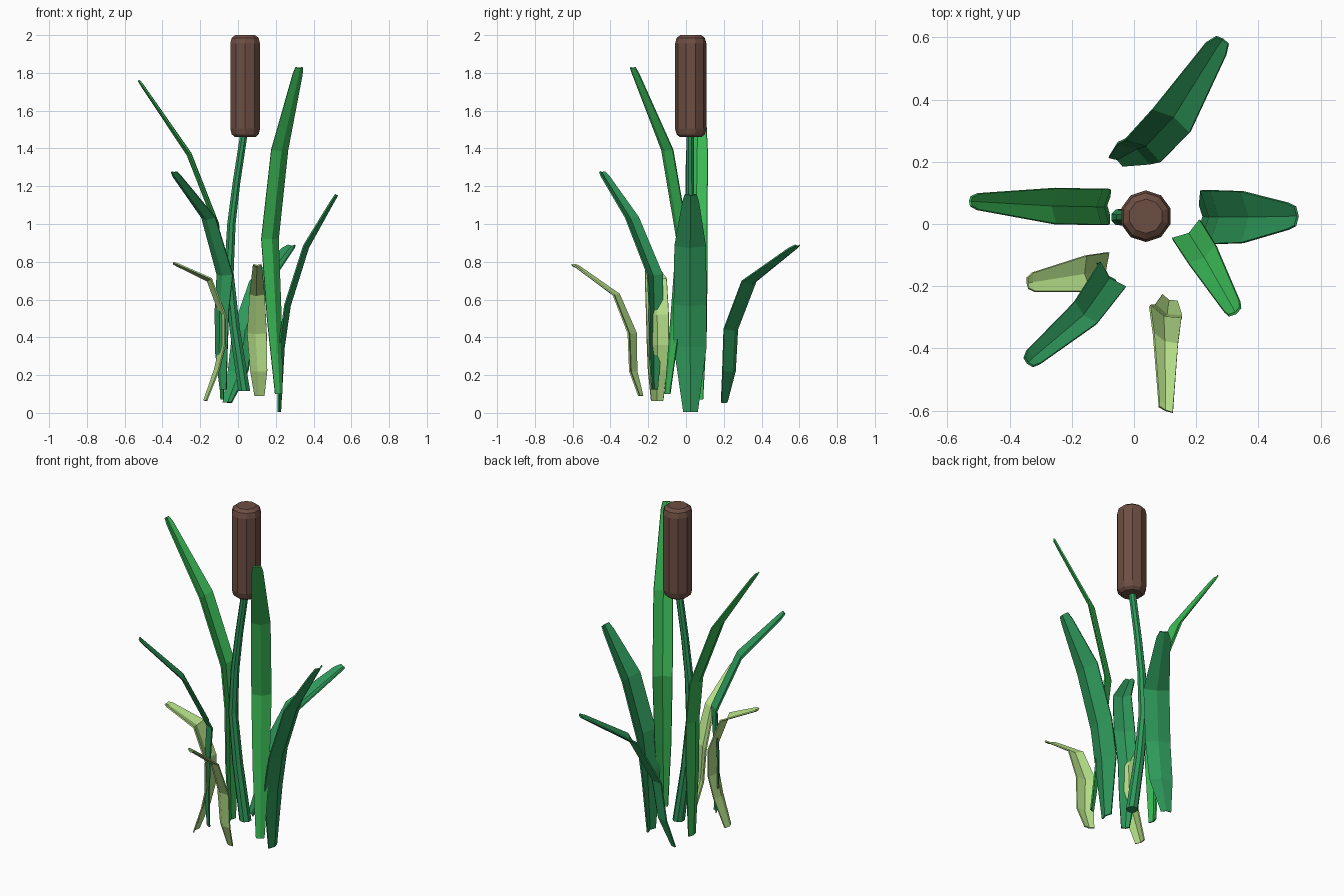
import bpy, bmesh, math
from mathutils import Vector

if "Cube" in bpy.data.objects:
    bpy.data.objects.remove(bpy.data.objects["Cube"])


def material(name, r, g, b):
    lin = lambda c: ((c / 255 + 0.055) / 1.055) ** 2.4
    m = bpy.data.materials.new(name)
    m.diffuse_color = (lin(r), lin(g), lin(b), 1)
    m.use_nodes = True
    m.node_tree.nodes["Principled BSDF"].inputs["Base Color"].default_value = m.diffuse_color
    return m


BROWN = material("seed_brown", 109, 78, 67)
GREEN = material("reed_green", 46, 152, 90)
BRIGHT = material("bright_green", 58, 185, 86)
PALE = material("pale_green", 178, 220, 134)


def finish(name, bm, mat):
    bmesh.ops.recalc_face_normals(bm, faces=bm.faces)
    me = bpy.data.meshes.new(name)
    bm.to_mesh(me)
    bm.free()
    me.materials.append(mat)
    ob = bpy.data.objects.new(name, me)
    bpy.context.collection.objects.link(ob)
    return ob


def tube(name, rings, sides, mat):
    """Capped loft through horizontal rings (x, y, z, radius)."""
    bm = bmesh.new()
    loops = []
    for x, y, z, r in rings:
        loops.append([bm.verts.new((x + r * math.cos(math.tau * (i + .5) / sides),
                                    y + r * math.sin(math.tau * (i + .5) / sides), z))
                      for i in range(sides)])
    for a, b in zip(loops, loops[1:]):
        for i in range(sides):
            j = (i + 1) % sides
            bm.faces.new((a[i], a[j], b[j], b[i]))
    bm.faces.new(loops[0])
    bm.faces.new(loops[-1])
    return finish(name, bm, mat)


def leaf(name, mat, angle, spine):
    """Thin channelled blade; spine of (x, y, z, width), leaning along angle."""
    a = math.radians(angle)
    out = Vector((math.cos(a), math.sin(a), 0))
    side = Vector((-math.sin(a), math.cos(a), 0))
    pts = [Vector(p[:3]) for p in spine]
    bm = bmesh.new()
    rows = []
    for i, p in enumerate(pts):
        t = (pts[min(i + 1, len(pts) - 1)] - pts[max(i - 1, 0)]).normalized()
        n = side.cross(t).normalized()      # blade normal
        if n.dot(out) < 0:
            n = -n
        w = spine[i][3]
        if i in (0, len(pts) - 1):          # keep ends level
            n = out if i == 0 else n
        rows.append([bm.verts.new(p + side * (w / 2 * s) + n * (0.08 * w * (1 if s == 0 else -1)))
                     for s in (-1, 0, 1)])
    for r, q in zip(rows, rows[1:]):
        for k in (0, 1):
            bm.faces.new((r[k], r[k + 1], q[k + 1], q[k]))
    ob = finish(name, bm, mat)
    mod = ob.modifiers.new("thickness", 'SOLIDIFY')
    mod.thickness = 0.008
    mod.offset = 0
    return ob


# Seed head and bent stem
cx, cy = 0.038, 0.025
tube("seed_head", [(cx, cy, z, r) for z, r in
                   ((1.46, .058), (1.475, .075), (1.505, .083),
                    (1.955, .083), (1.985, .075), (2.0, .055))], 10, BROWN)
tube("stem", [(.033, .022, .115, .034), (-.018, .022, .45, .030), (-.048, .022, .74, .027),
              (-.035, .022, 1.0, .024), (-.008, .022, 1.22, .022), (.035, .022, 1.5, .021)], 8, GREEN)

# Leaves, anticlockwise from the right
leaf("right_leaf", GREEN, 0, [
    (.218, .024, .004, .075), (.230, .022, .35, .172), (.262, .022, .57, .172),
    (.36, .022, .88, .165), (.50, .025, 1.12, .085), (.522, .025, 1.155, .062)])
leaf("back_leaf", GREEN, 58, [
    (-.055, .205, .055, .055), (.005, .235, .22, .125), (.035, .245, .44, .135),
    (.125, .34, .69, .14), (.265, .565, .865, .075), (.285, .592, .885, .045)])
leaf("left_leaf", BRIGHT, 178, [
    (-.085, .06, .07, .06), (-.088, .055, .45, .11), (-.09, .055, .75, .115),
    (-.115, .055, 1.0, .115), (-.26, .058, 1.37, .115), (-.505, .072, 1.73, .052),
    (-.525, .073, 1.76, .03)])
leaf("pale_left_leaf", PALE, 187, [
    (-.175, -.153, .065, .065), (-.115, -.152, .23, .10), (-.085, -.15, .36, .115),
    (-.085, -.152, .52, .12), (-.155, -.16, .705, .115), (-.325, -.187, .785, .06),
    (-.342, -.19, .793, .035)])
leaf("front_left_leaf", GREEN, 226, [
    (-.08, -.168, .125, .045), (-.092, -.168, .32, .085), (-.09, -.165, .54, .10),
    (-.075, -.17, .73, .115), (-.16, -.29, 1.03, .10), (-.325, -.43, 1.25, .06),
    (-.34, -.445, 1.275, .04)])
leaf("pale_front_leaf", PALE, 247, [
    (.113, -.243, .09, .055), (.108, -.286, .22, .095), (.098, -.292, .42, .11)
    , (.10, -.375, .625, .085), (.102, -.58, .775, .05), (.102, -.598, .783, .048)])
leaf("front_right_leaf", BRIGHT, 304, [
    (.217, -.10, .10, .045), (.195, -.06, .5, .09), (.173, -.025, .92, .108),
    (.224, -.105, 1.39, .105), (.317, -.268, 1.79, .06), (.325, -.284, 1.828, .045)])
